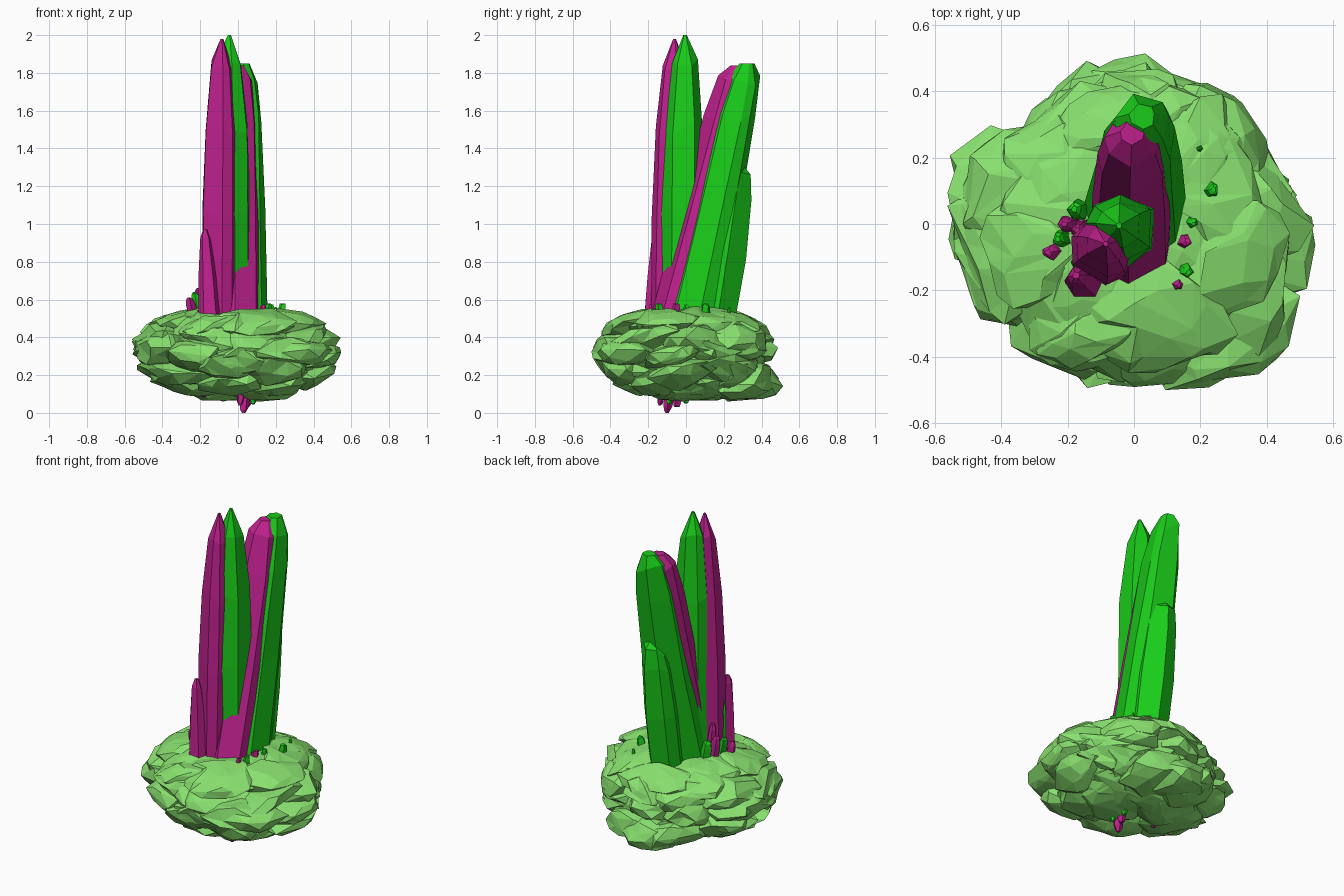
import bpy, bmesh, random
from math import cos, sin, tau, atan2, hypot
from mathutils import Vector, Matrix

if "Cube" in bpy.data.objects:
    bpy.data.objects.remove(bpy.data.objects["Cube"])

random.seed(8)


def material(name, rgb):
    m = bpy.data.materials.new(name)
    m.diffuse_color = (*rgb, 1)
    m.use_nodes = True
    m.node_tree.nodes["Principled BSDF"].inputs["Base Color"].default_value = m.diffuse_color
    return m


STONE = material("pale_green_stone", (0.25, 0.75, 0.16))
PINK = material("magenta_crystal", (0.52, 0.015, 0.27))
GREEN = material("green_crystal", (0.01, 0.6, 0.01))


def finish(bm, name, mat):
    bmesh.ops.recalc_face_normals(bm, faces=bm.faces)
    me = bpy.data.meshes.new(name)
    bm.to_mesh(me)
    bm.free()
    me.materials.append(mat)
    ob = bpy.data.objects.new(name, me)
    bpy.context.collection.objects.link(ob)
    return ob


# Faceted prism whose rings follow a tapering profile along a leaning axis
SHARP = [(0, .94), (.4, 1), (.68, .92), (.91, .62), (1, .08)]
BLUNT = [(0, 1), (.45, 1), (.8, .86), (.94, .68), (1, .3)]
WIDE = [(0, 1.22), (.45, 1.03), (.8, .84), (.94, .66), (1, .3)]
SPIKE = [(0, 1.1), (.5, .85), (.9, .5), (1, .2)]


def crystal(name, base, tip, r, mat, profile=SHARP, sides=7, turn=0.0, jitter=.06):
    bm = bmesh.new()
    base, tip = Vector(base), Vector(tip)
    wob = [random.uniform(-.25, .25) for _ in range(sides)]
    rings = []
    for t, k in profile:
        c = base.lerp(tip, t)
        ring = []
        for i in range(sides):
            a = turn + tau * (i + wob[i]) / sides
            rr = r * k * random.uniform(1 - jitter, 1 + jitter)
            dz = random.uniform(-.3, .3) * r if 0 < t < 1 else 0
            ring.append(bm.verts.new(c + Vector((rr * cos(a), rr * sin(a), dz))))
        rings.append(ring)
    for a, b in zip(rings, rings[1:]):
        for i in range(sides):
            j = (i + 1) % sides
            bm.faces.new((a[i], a[j], b[j], b[i]))
    bm.faces.new(rings[0][::-1])
    bm.faces.new(rings[-1])
    return finish(bm, name, mat)


# Rock envelope: plan radius every 22.5 degrees, and its scale by height
PLAN = [.565, .46, .51, .50, .48, .48, .46, .58, .57, .55, .53, .52, .49, .54, .59, .56]
SIDE = [(.06, .30), (.10, .58), (.17, .83), (.26, .97), (.34, 1), (.43, .93),
        (.50, .79), (.54, .58), (.57, .25)]


def envelope(a, z):
    f = (a % tau) / tau * 16
    i = int(f)
    r = PLAN[i % 16] * (1 - f + i) + PLAN[(i + 1) % 16] * (f - i)
    if z <= SIDE[0][0]:
        return r * SIDE[0][1]
    for (z0, s0), (z1, s1) in zip(SIDE, SIDE[1:]):
        if z <= z1:
            return r * (s0 + (s1 - s0) * (z - z0) / (z1 - z0))
    return r * SIDE[-1][1]


def boulder(bm, c, radii, rough, clip=True):
    vs = bmesh.ops.create_icosphere(bm, subdivisions=2, radius=1)["verts"]
    spin = Matrix.Rotation(random.uniform(0, tau), 3, 'Z') @ \
        Matrix.Rotation(random.uniform(-.25, .25), 3, 'X')
    chips = [(Vector([random.uniform(-1, 1) for _ in range(3)]).normalized(),
              random.uniform(.65, .9)) for _ in range(8)]
    for v in vs:
        p = v.co + Vector([random.uniform(-rough, rough) for _ in range(3)])
        for n, d in chips:                        # chipped flats
            p -= n * max(0, p.dot(n) - d) * .85
        p = Vector(c) + spin @ Vector([p[k] * radii[k] for k in range(3)])
        if clip:
            p.z = min(max(p.z, .065), .57)
            h = max(hypot(p.x, p.y), 1e-6)
            e = envelope(atan2(p.y, p.x), p.z) * random.uniform(.95, 1.03)
            if h > e:
                p.x, p.y = p.x * e / h, p.y * e / h
        v.co = p


# Rock base: solid heart, then craggy slabs crowded against the envelope
bm = bmesh.new()
boulder(bm, (0, 0, .31), (.46, .44, .23), .06)
boulder(bm, (0, 0, .33), (.46, .45, .22), .06)
for z, count in ((.14, 6), (.23, 8), (.32, 10), (.40, 9), (.46, 7)):
    for i in range(count):
        a = tau * (i + random.uniform(-.3, .3)) / count + z * 9
        d = envelope(a, z) - random.uniform(.12, .19)
        boulder(bm, (d * cos(a), d * sin(a), z + random.uniform(-.025, .025)),
                (random.uniform(.18, .27), random.uniform(.15, .22),
                 random.uniform(.07, .11)), .17)
for x, y, z in ((0, .33, .16), (-.14, .29, .18), (.12, .30, .175)):
    boulder(bm, (x, y, z), (.20, .19, .11), .12, False)    # low rear lobe
boulder(bm, (.13, -.02, .15), (.22, .22, .09), .1, False)  # keel
for x, y in ((-.12, .1), (.16, -.08), (-.05, -.16), (.15, .16)):
    boulder(bm, (x, y, .46), (.24, .22, .085), .1)         # crown slabs
finish(bm, "rock_base", STONE)

# Main crystals
crystal("tall_pink_crystal", (-.095, -.09, .45), (-.085, -.06, 1.98), .100, PINK, turn=.2)
crystal("tall_green_crystal", (-.03, -.02, .45), (-.045, -.005, 2.0), .112, GREEN, turn=.5)
crystal("leaning_pink_crystal", (-.01, -.08, .45), (-.005, .275, 1.84), .124, PINK, BLUNT, 7, .3)
crystal("leaning_green_crystal", (.01, .02, .45), (.025, .325, 1.85), .130, GREEN, WIDE, 7, .1)
crystal("short_green_crystal", (.025, .14, .45), (.02, .28, 1.3), .112, GREEN, BLUNT, 7, .4)
crystal("front_pink_crystal", (-.145, -.175, .45), (-.175, -.155, .97), .056, PINK, SPIKE, 6)
crystal("front_green_crystal", (-.115, -.12, .45), (-.145, -.11, .90), .06, GREEN, SHARP, 6)
crystal("side_pink_crystal", (-.14, -.03, .45), (-.17, -.02, .72), .045, PINK, SPIKE, 6)

# Small shards round the foot: (base x, y), (tip x, y, z), radius
shards = [
    (-.22, -.08, -.26, -.085, .61, .028), (-.19, -.04, -.23, -.045, .64, .03),
    (-.18, 0, -.21, 0, .66, .03), (-.15, .04, -.18, .045, .64, .034),
    (.12, -.17, .135, -.185, .575, .02), (.14, -.13, .165, -.145, .58, .025),
    (.13, -.06, .16, -.05, .58, .025), (.16, .02, .18, .0, .575, .02),
    (.22, .10, .24, .105, .58, .026), (.19, .22, .2, .23, .56, .012),
]
for i, (bx, by, tx, ty, tz, r) in enumerate(shards):
    mat = PINK if i in (0, 2, 4, 6) else GREEN
    crystal(f"small_shard_{i}", (bx, by, .45), (tx, ty, tz), r, mat, BLUNT, 5, i)

# Shards hanging beneath the rock
under = [(.04, -.10, 0.0, .03), (.06, -.05, .03, .026), (.08, .0, .05, .022),
         (.02, -.14, .04, .022), (-.17, -.05, .085, .02), (.09, -.09, .045, .02)]
for i, (x, y, z, r) in enumerate(under):
    crystal(f"hanging_shard_{i}", (x, y + .02, .2), (x - .01, y, z), r,
            GREEN if i in (2, 5) else PINK, BLUNT, 5, i)
